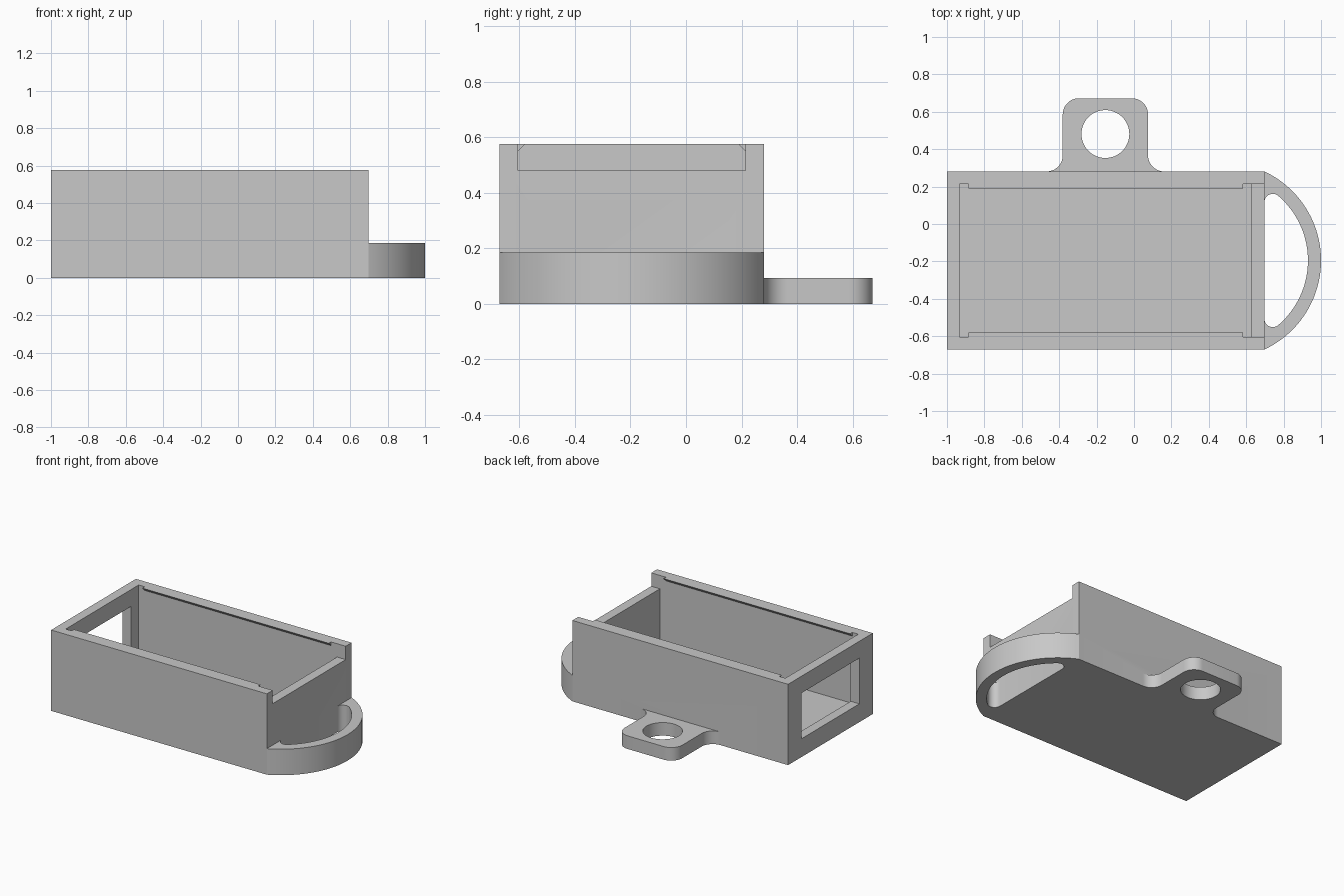
import bpy, bmesh
from math import sin, cos, radians, degrees, atan2, sqrt

if "Cube" in bpy.data.objects:
    bpy.data.objects.remove(bpy.data.objects["Cube"], do_unlink=True)

grey = bpy.data.materials.new("plain grey")
grey.use_nodes = True
grey.diffuse_color = (0.58, 0.58, 0.58, 1)
grey.node_tree.nodes["Principled BSDF"].inputs["Base Color"].default_value = (0.58, 0.58, 0.58, 1)


def arc(cx, cy, r, start, end, n):
    angles = [radians(start + (end - start) * i / n) for i in range(n + 1)]
    return [(cx + r * cos(a), cy + r * sin(a)) for a in angles]


def prism(name, outline, low, high, along="z"):
    """Extrude a closed outline along z, or a (y, z) outline along x."""
    def place(p, t):
        return (p[0], p[1], t) if along == "z" else (t, p[0], p[1])
    bm = bmesh.new()
    bottom = [bm.verts.new(place(p, low)) for p in outline]
    top = [bm.verts.new(place(p, high)) for p in outline]
    bm.faces.new(bottom)
    bm.faces.new(top)
    for i in range(len(outline)):
        j = (i + 1) % len(outline)
        bm.faces.new((bottom[i], bottom[j], top[j], top[i]))
    bmesh.ops.recalc_face_normals(bm, faces=bm.faces)
    mesh = bpy.data.meshes.new(name)
    bm.to_mesh(mesh)
    bm.free()
    mesh.materials.append(grey)
    obj = bpy.data.objects.new(name, mesh)
    bpy.context.collection.objects.link(obj)
    return obj


def block(name, x0, x1, y0, y1, z0, z1):
    return prism(name, [(x0, y0), (x1, y0), (x1, y1), (x0, y1)], z0, z1)


def combine(target, other, operation):
    mod = target.modifiers.new(operation, "BOOLEAN")
    mod.operation = operation
    mod.solver = "EXACT"
    mod.object = other
    bpy.context.view_layer.objects.active = target
    bpy.ops.object.modifier_apply(modifier=mod.name)
    bpy.data.objects.remove(other, do_unlink=True)


# Main dimensions
mid, half = -0.195, 0.476
front, back = mid - half, mid + half
left, right, height = -1.0, 0.697, 0.575
wall, inner = 0.068, 0.41

housing = block("open_housing", left, right, front, back, 0, height)

# Curved strap loop, its ends sunk into the end wall
reach = 1.0 - right
outer_r = (half ** 2 + reach ** 2) / (2 * reach)
cx = 1.0 - outer_r
inner_r, fillet = outer_r - 0.07, 0.045
fx = right + fillet
fy = sqrt((inner_r - fillet) ** 2 - (fx - cx) ** 2)
sweep = degrees(atan2(half, right - cx))
turn = degrees(atan2(fy, fx - cx))
sunk = right - 0.03
loop = arc(cx, mid, outer_r, sweep, -sweep, 56)
loop += [(sunk, front + 0.015), (sunk, mid - fy)]
loop += arc(fx, mid - fy, fillet, 180, 360 - turn, 12)
loop += arc(cx, mid, inner_r, -turn, turn, 40)[1:-1]
loop += arc(fx, mid + fy, fillet, turn, 180, 12)
loop += [(sunk, mid + fy), (sunk, back - 0.015)]
combine(housing, prism("strap_loop", loop, 0, 0.185), "UNION")

# Mounting tab with rounded corners, flared root and screw hole
tx, hw, r, end = -0.153, 0.228, 0.086, 0.672
side = [(hw + r, back - 0.03)]
side += arc(hw + r, back + r, r, 270, 180, 12)
side += arc(hw - r, end - r, r, 0, 90, 12)
tab_outline = [(tx + x, y) for x, y in side] + [(tx - x, y) for x, y in reversed(side)]
tab = prism("mounting_tab", tab_outline, 0, 0.093)
combine(tab, prism("screw_hole", arc(tx, 0.481, 0.128, 0, 352.5, 47), -0.1, 0.2), "DIFFERENCE")
combine(housing, tab, "UNION")

# Cavity, cable window in one end wall, lowered opposite end wall
cavity = block("cavity", left + wall, right - wall, mid - inner, mid + inner, 0.07, 1)
combine(housing, cavity, "DIFFERENCE")
window = block("window", left - 0.1, left + 0.2, mid - 0.325, mid + 0.325, 0.13, 0.455)
combine(housing, window, "DIFFERENCE")
notch = block("notch", right - 0.2, right + 0.1, mid - inner, mid + inner, 0.48, 1)
combine(housing, notch, "DIFFERENCE")

# Snap ridges under the rim of both long walls
for s in (-1, 1):
    ridge = [(inner + 0.02, height), (inner - 0.026, height),
             (inner, height - 0.026), (inner + 0.02, height - 0.026)]
    ridge = [(mid + s * y, z) for y, z in ridge]
    combine(housing, prism("snap_ridge", ridge, -0.885, 0.582, "x"), "UNION")

bpy.ops.object.select_all(action="DESELECT")
housing.select_set(True)
bpy.context.view_layer.objects.active = housing
bpy.ops.object.shade_smooth_by_angle(angle=radians(20))
